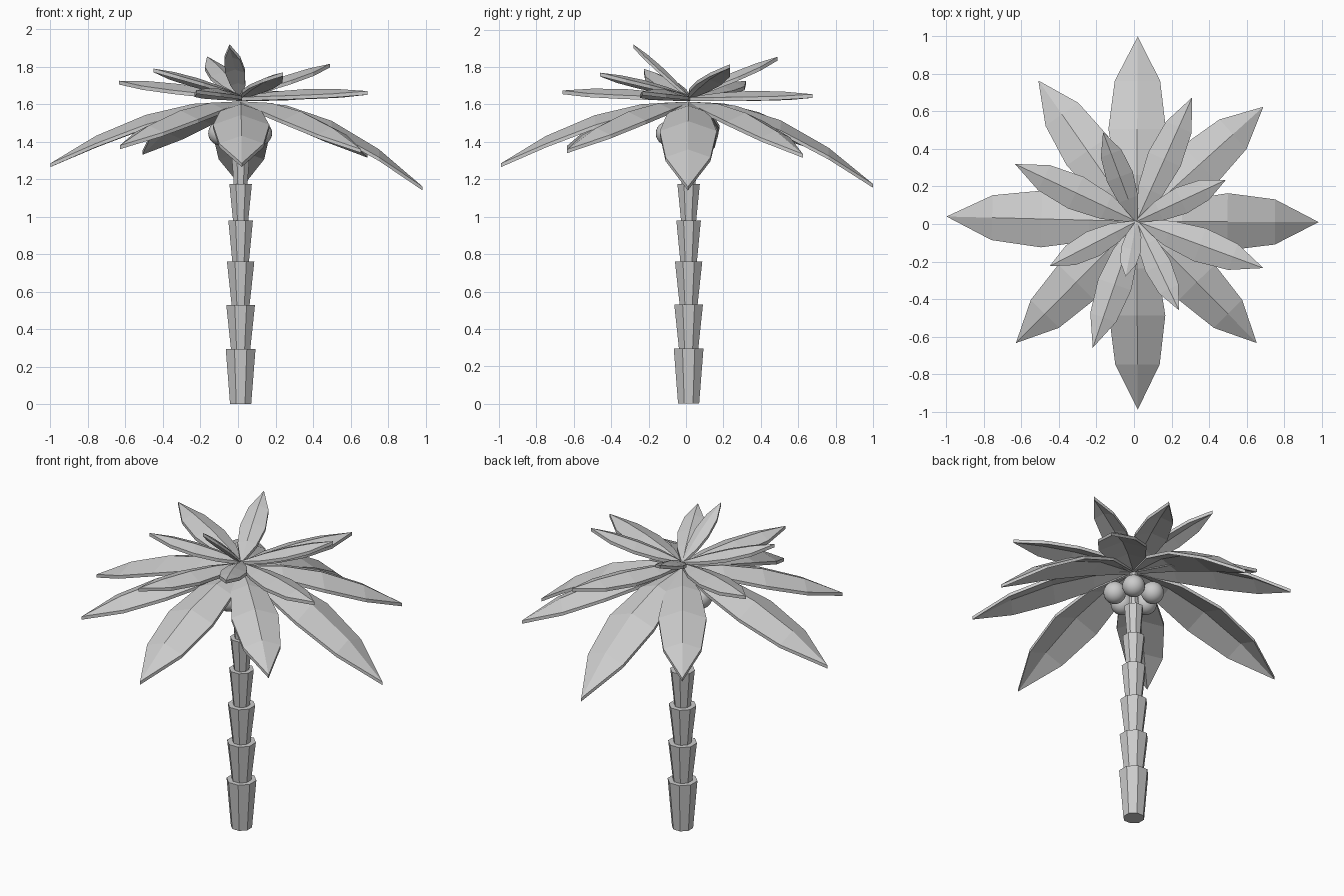
import bpy
import bmesh
from math import atan2, cos, sin, radians, hypot
from mathutils import Vector

cube = bpy.data.objects.get("Cube")
if cube:
    bpy.data.objects.remove(cube, do_unlink=True)

CX, CY = 0.014, 0.014      # axis of the tree

grey = bpy.data.materials.new("plain_grey")
grey.use_nodes = True
colour = (0.6, 0.6, 0.6, 1)
grey.diffuse_color = colour
grey.node_tree.nodes["Principled BSDF"].inputs["Base Color"].default_value = colour


def add_object(name, bm):
    bmesh.ops.recalc_face_normals(bm, faces=bm.faces)
    mesh = bpy.data.meshes.new(name)
    bm.to_mesh(mesh)
    bm.free()
    mesh.materials.append(grey)
    obj = bpy.data.objects.new(name, mesh)
    bpy.context.collection.objects.link(obj)
    return obj


# Trunk: flared eight-sided segments, each rising out of the one below
def trunk_segment(name, low, high, r_low, r_high, sides=8):
    bm = bmesh.new()
    rings = [[bm.verts.new((CX + r * cos(radians(360 * (i + 0.5) / sides)),
                            CY + r * sin(radians(360 * (i + 0.5) / sides)), z))
              for i in range(sides)] for r, z in ((r_low, low), (r_high, high))]
    for i in range(sides):
        j = (i + 1) % sides
        bm.faces.new((rings[0][i], rings[0][j], rings[1][j], rings[1][i]))
    for ring in rings:
        bm.faces.new(ring)
    add_object(name, bm)


heights = [0, 0.295, 0.53, 0.76, 0.98, 1.175, 1.37, 1.61]
bottoms = [0.061, 0.056, 0.052, 0.048, 0.044, 0.04, 0.03]
tops = [0.086, 0.083, 0.079, 0.071, 0.065, 0.055, 0.02]
for n in range(len(bottoms)):
    trunk_segment(f"trunk_segment_{n + 1}", heights[n], heights[n + 1], bottoms[n], tops[n])

# Coconuts: a ring of five under the crown
for n in range(5):
    a = radians(50 + 72 * n)
    bpy.ops.mesh.primitive_uv_sphere_add(
        segments=24, ring_count=12, radius=0.064,
        location=(CX + 0.112 * cos(a), CY + 0.112 * sin(a), 1.445))
    nut = bpy.context.object
    nut.name = f"coconut_{n + 1}"
    nut.data.materials.append(grey)
    bpy.ops.object.shade_smooth()


# Leaves: arched, roof-folded blades running from the crown to a pointed tip
STATIONS = [(0, 0.08), (0.25, 0.74), (0.5, 1), (0.76, 0.79), (1, 0)]


def leaf(name, tip, base_z, arch, width):
    base = Vector((CX, CY, base_z))
    span = Vector(tip) - base
    a = atan2(span.y, span.x)
    side = Vector((-sin(a), cos(a), 0))
    bm = bmesh.new()
    rows = []
    for t, w in STATIONS:
        mid = base + span * t + Vector((0, 0, 4 * arch * t * (1 - t)))
        half = w * width * span.length
        drop = Vector((0, 0, -0.35 * half))
        ridge = bm.verts.new(mid)
        if w:
            rows.append((bm.verts.new(mid + side * half + drop), ridge,
                         bm.verts.new(mid - side * half + drop)))
        else:
            rows.append((ridge,) * 3)
    for r, s in zip(rows, rows[1:]):
        for k in (0, 1):
            corners = [r[k], s[k], s[k + 1], r[k + 1]]
            bm.faces.new(list(dict.fromkeys(corners)))
    bmesh.ops.recalc_face_normals(bm, faces=bm.faces)
    if sum(f.normal.z for f in bm.faces) < 0:
        bmesh.ops.reverse_faces(bm, faces=bm.faces)
    # Thicken downwards by extruding a copy
    top = list(bm.faces)
    copy = bmesh.ops.duplicate(bm, geom=list(bm.verts) + list(bm.edges) + top)
    under = copy["geom"]
    rim = [e for e in bm.edges if e.is_boundary]
    for v in under:
        if isinstance(v, bmesh.types.BMVert):
            v.co.z -= 0.02
    bmesh.ops.reverse_faces(bm, faces=[f for f in under if isinstance(f, bmesh.types.BMFace)])
    bmesh.ops.bridge_loops(bm, edges=rim)
    add_object(name, bm)


lower_tips = [(0.985, 0.01, 1.16), (0.655, -0.635, 1.36), (0.02, -0.99, 1.285),
              (-0.63, -0.635, 1.38), (-1, 0.04, 1.285), (-0.51, 0.765, 1.35),
              (0.02, 1, 1.175), (0.69, 0.625, 1.335)]
middle_tips = [(0.69, -0.235, 1.67), (-0.22, -0.66, 1.675),
               (-0.635, 0.32, 1.725), (0.31, 0.675, 1.655)]
upper_tips = [(0.24, -0.46, 1.77), (-0.45, -0.225, 1.79), (-0.165, 0.49, 1.855),
              (0.49, 0.235, 1.815), (-0.045, -0.28, 1.92)]

for n, tip in enumerate(lower_tips):
    leaf(f"lower_leaf_{n + 1}", tip, 1.615, 0.25 * (1.615 - tip[2]) + 0.01, 0.142)
for n, tip in enumerate(middle_tips):
    leaf(f"middle_leaf_{n + 1}", tip, 1.64, 0.025, 0.13)
for n, tip in enumerate(upper_tips):
    leaf(f"upper_leaf_{n + 1}", tip, 1.65, 0.02, 0.135)
